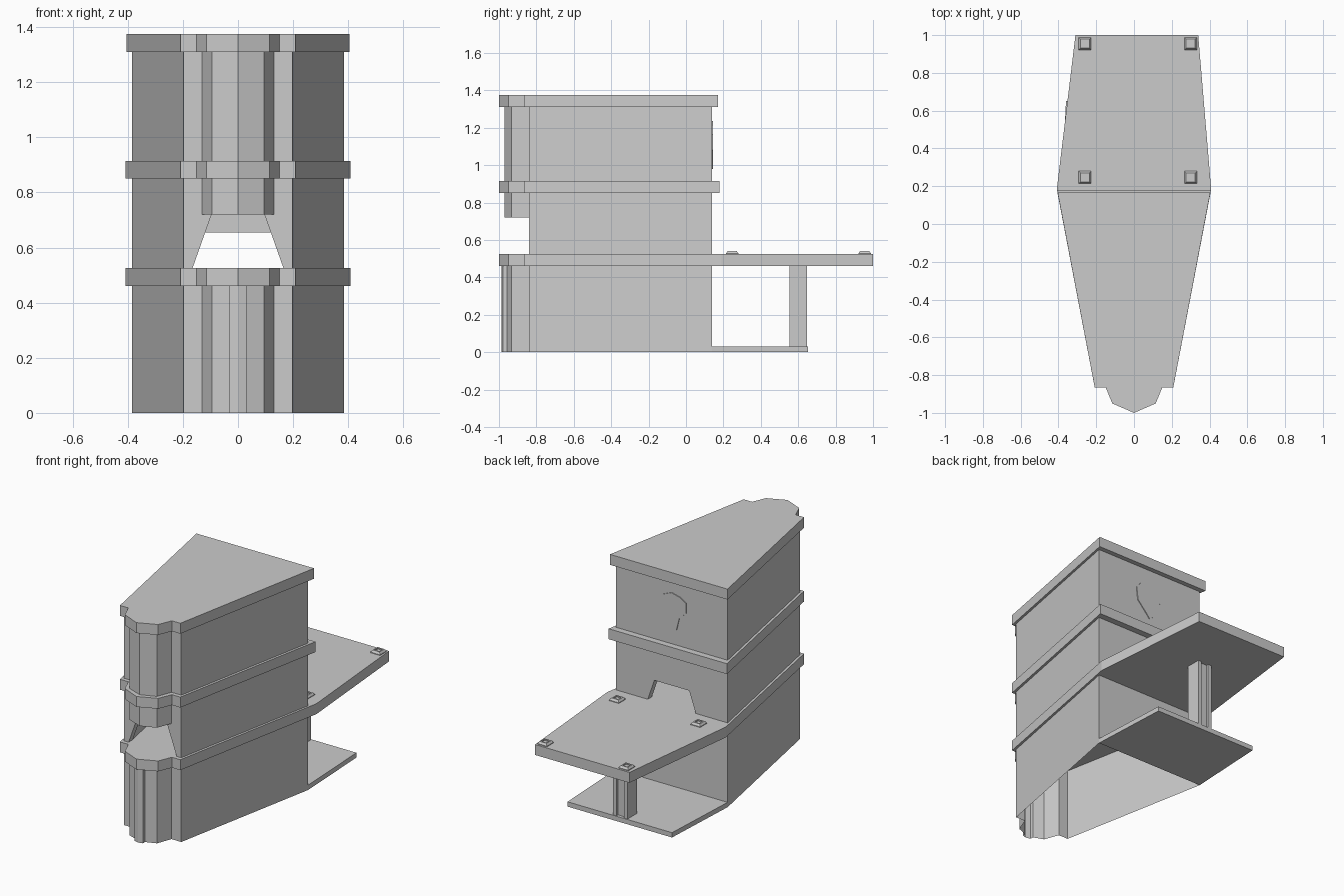
import bpy, bmesh

if "Cube" in bpy.data.objects:
    bpy.data.objects.remove(bpy.data.objects["Cube"])


def finish(name, bm):
    bmesh.ops.recalc_face_normals(bm, faces=bm.faces)
    me = bpy.data.meshes.new(name)
    bm.to_mesh(me)
    bm.free()
    ob = bpy.data.objects.new(name, me)
    bpy.context.collection.objects.link(ob)
    return ob


def prism(name, pts, a, b, axis='z', caps=True):
    """Extrude an outline along z (points x,y) or along y (points x,z)."""
    bm = bmesh.new()
    place = (lambda p, t: (p[0], p[1], t)) if axis == 'z' else (lambda p, t: (p[0], t, p[1]))
    lo = [bm.verts.new(place(p, a)) for p in pts]
    hi = [bm.verts.new(place(p, b)) for p in pts]
    n = len(pts)
    for i in range(n):
        j = (i + 1) % n
        bm.faces.new((lo[i], lo[j], hi[j], hi[i]))
    if caps:
        bm.faces.new(lo[::-1])
        bm.faces.new(hi)
    return finish(name, bm)


def mirrored(half):
    """Right half of an outline, back to front, mirrored across x = 0."""
    return half + [(-x, y) for x, y in reversed(half) if x > 0]


def cut(ob, cutter):
    m = ob.modifiers.new("cut", 'BOOLEAN')
    m.operation = 'DIFFERENCE'
    m.solver = 'EXACT'
    m.object = cutter
    cutter.hide_render = True
    cutter.hide_set(True)


BODY = [(0.385, 0.14), (0.197, -0.84)]
BAY = [(0.13, -0.84), (0.095, -0.933), (0, -0.97)]
NOSE = [(0.208, -0.865), (0.15, -0.865), (0.115, -0.95), (0, -1.0)]

# ground storey: open-bottomed walls with bay and pilaster
prism("ground_storey_walls", mirrored(BODY + BAY[:2] + [(0.03, -0.957), (0.03, -0.978), (0, -0.986)]),
      0, 0.47, caps=False)

# middle storey: hollow box with tapered openings front and back
middle = prism("middle_storey_walls", mirrored(BODY), 0.52, 0.86)
cut(middle, prism("middle_void_cutter", mirrored([(0.345, 0.10), (0.167, -0.80)]), 0.50, 0.853))
cut(middle, prism("front_opening_cutter", [(-0.174, 0.50), (0.174, 0.50), (0.096, 0.72), (-0.096, 0.72)],
                  -0.95, -0.70, 'y'))
cut(middle, prism("back_opening_cutter", [(-0.174, 0.50), (0.174, 0.50), (0.12, 0.655), (-0.12, 0.655)],
                  0.0, 0.25, 'y'))

# upper storey and the overhanging front bay
prism("upper_storey", mirrored(BODY), 0.91, 1.315)
prism("front_bay", mirrored([(0.13, -0.835)] + BAY), 0.72, 1.315)

# projecting floor slabs and roof
prism("middle_slab", mirrored([(0.408, 0.18)] + NOSE), 0.85, 0.915)
prism("roof_slab", mirrored([(0.405, 0.17)] + NOSE), 1.31, 1.375)

# first floor slab carrying on into the rear terrace
prism("terrace_slab", [(-0.31, 1.0), (0.34, 1.0)] + mirrored([(0.408, 0.19)] + NOSE), 0.46, 0.525)

# ground slab under the terrace
prism("ground_slab", [(-0.385, 0.14), (0.385, 0.14), (0.36, 0.652), (-0.36, 0.652)], 0, 0.03)

# H-section column supporting the terrace
H = [(0.05, 0.647), (0.05, 0.553), (0.025, 0.553), (0.025, 0.568)]
H += [(-x, y) for x, y in reversed(H)]
H += [(-0.025, 0.647), (-0.025, 0.632), (0.025, 0.632), (0.025, 0.647)]
prism("terrace_column", H, 0.025, 0.465)

# four small square fittings on the terrace, each with a recessed top
RINGS = [(0.033, 0.523), (0.033, 0.529), (0.024, 0.541), (0.016, 0.541), (0.016, 0.534)]
for i, (cx, cy) in enumerate([(-0.26, 0.955), (0.30, 0.955), (-0.26, 0.247), (0.30, 0.247)]):
    bm = bmesh.new()
    loops = [[bm.verts.new((cx + sx * r, cy + sy * r, z))
              for sx, sy in ((-1, -1), (1, -1), (1, 1), (-1, 1))] for r, z in RINGS]
    for a, b in zip(loops, loops[1:]):
        for k in range(4):
            bm.faces.new((a[k], a[(k + 1) % 4], b[(k + 1) % 4], b[k]))
    bm.faces.new(loops[0][::-1])
    bm.faces.new(loops[-1])
    finish(f"terrace_fitting_{i + 1}", bm)

# thin blank relief panel on the upper back wall
prism("back_relief_panel", [(0.10, 1.164), (0.06, 1.21), (0, 1.235), (-0.06, 1.22), (-0.10, 1.195),
                            (-0.10, 1.13), (-0.055, 1.09), (-0.035, 1.01), (0, 0.98), (0.03, 1.015),
                            (0.09, 1.08)], 0.135, 0.145, 'y')
